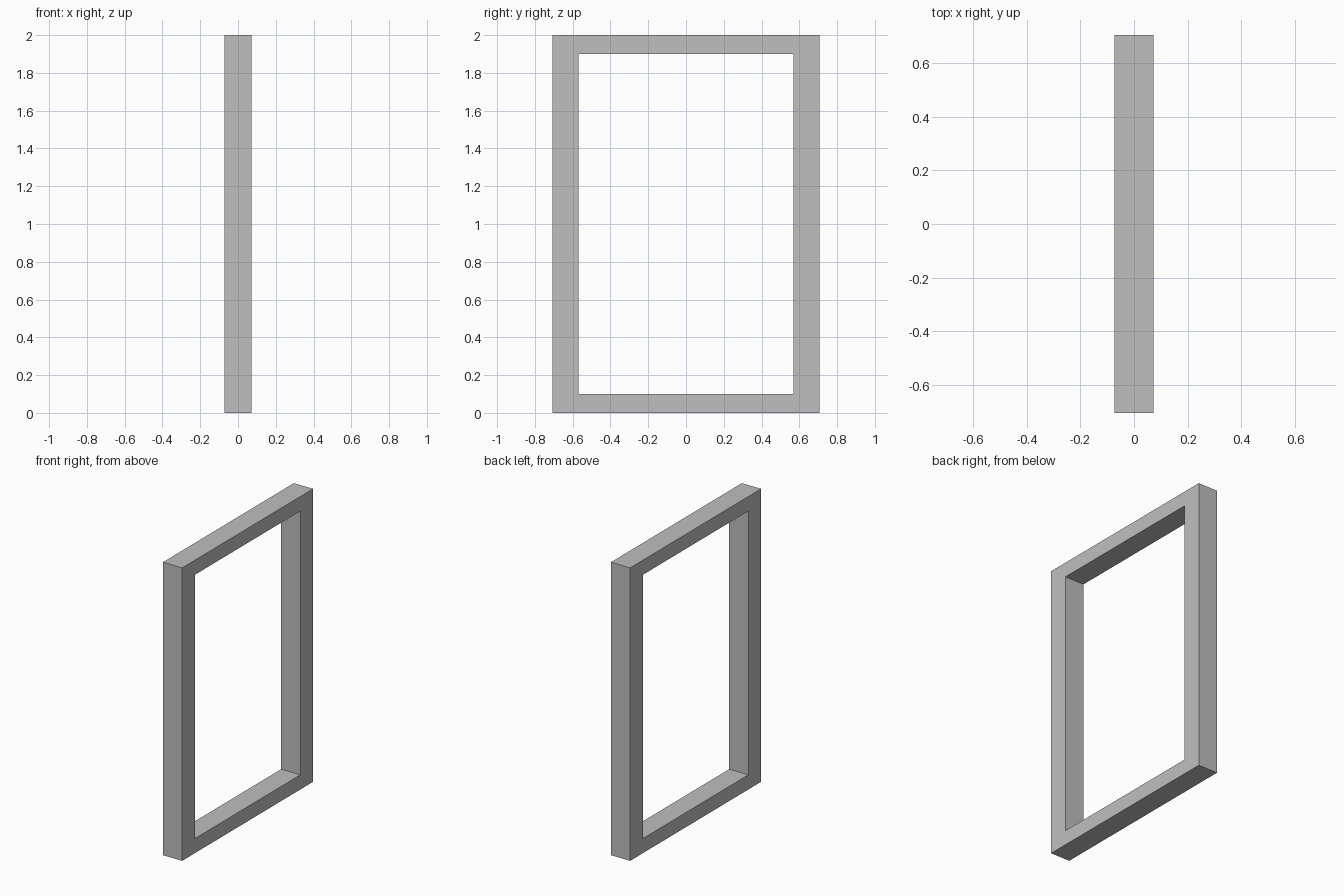
import bpy
import bmesh

if "Cube" in bpy.data.objects:
    bpy.data.objects.remove(bpy.data.objects["Cube"])

DEPTH = 0.145            # thickness along x
OUT_Y, IN_Y = 0.706, 0.569
HEIGHT, RAIL = 2.0, 0.10

grey = bpy.data.materials.new("light_grey")
grey.diffuse_color = (0.52, 0.52, 0.52, 1.0)
grey.use_nodes = True
grey.node_tree.nodes["Principled BSDF"].inputs["Base Color"].default_value = grey.diffuse_color


def rectangle(bm, half_y, z0, z1):
    corners = ((-half_y, z0), (half_y, z0), (half_y, z1), (-half_y, z1))
    return [bm.verts.new((-DEPTH / 2, y, z)) for y, z in corners]


# Flat border between the outer and inner outlines
bm = bmesh.new()
outer = rectangle(bm, OUT_Y, 0.0, HEIGHT)
inner = rectangle(bm, IN_Y, RAIL, HEIGHT - RAIL)
for i in range(4):
    j = (i + 1) % 4
    bm.faces.new((outer[i], outer[j], inner[j], inner[i]))

# Extrude the border into a solid frame
solid = bmesh.ops.extrude_face_region(bm, geom=bm.faces[:], use_keep_orig=True)
moved = [g for g in solid["geom"] if isinstance(g, bmesh.types.BMVert)]
bmesh.ops.translate(bm, verts=moved, vec=(DEPTH, 0, 0))
bmesh.ops.recalc_face_normals(bm, faces=bm.faces[:])

mesh = bpy.data.meshes.new("frame")
bm.to_mesh(mesh)
bm.free()
mesh.materials.append(grey)
frame = bpy.data.objects.new("frame", mesh)
bpy.context.collection.objects.link(frame)
